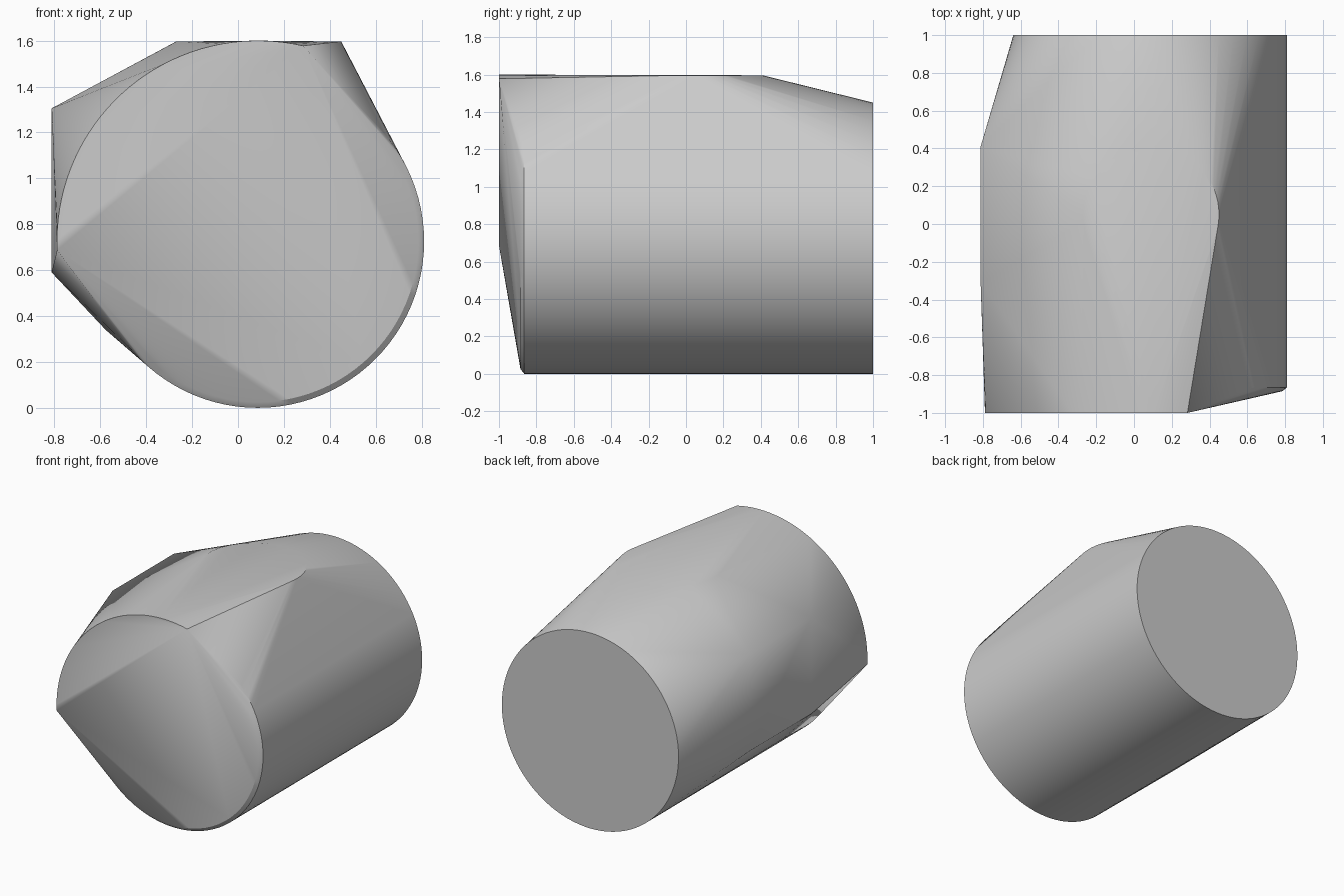
import bpy, bmesh, math
from mathutils import Vector

cube = bpy.data.objects.get("Cube")
if cube:
    bpy.data.objects.remove(cube, do_unlink=True)

CX, CZ = 0.086, 0.725   # axis of the main barrel


def arc_xz(y, radius, start=0, end=360, steps=96):
    """Arc facing along y, around the barrel axis."""
    angles = [math.radians(start + (end - start) * i / steps) for i in range(steps + 1)]
    if end - start == 360:
        angles.pop()
    return [Vector((CX + radius * math.cos(a), y, CZ + radius * math.sin(a))) for a in angles]


def disc_xy(center, radius, steps=64):
    """Flat disc facing up."""
    return [Vector(center) + Vector((radius * math.cos(math.tau * i / steps),
                                     radius * math.sin(math.tau * i / steps), 0))
            for i in range(steps)]


# Barrel with a slightly bevelled front rim
points = arc_xz(1.0, 0.725) + arc_xz(-0.865, 0.725) + arc_xz(-0.885, 0.70)
# Raised front flange, upper left part only
points += arc_xz(-1.0, 0.875, 77, 182.5, 36)
# Round pad on top
points += disc_xy((0.09, 0.05, 1.596), 0.36)
# Square pad on the side, with a small foot below it
points += [Vector((-0.812, y, z)) for y in (-0.31, 0.41) for z in (0.59, 1.305)]
points.append(Vector((-0.576, -0.31, 0.339)))

# Wrap all parts in one tight shell
bm = bmesh.new()
for p in points:
    bm.verts.new(p)
result = bmesh.ops.convex_hull(bm, input=bm.verts)
loose = {v for v in result["geom_interior"] + result["geom_unused"]
         if isinstance(v, bmesh.types.BMVert)}
loose |= {v for v in bm.verts if not v.link_faces}
bmesh.ops.delete(bm, geom=list(loose), context='VERTS')
bmesh.ops.dissolve_limit(bm, angle_limit=math.radians(0.3), verts=bm.verts, edges=bm.edges)
bmesh.ops.recalc_face_normals(bm, faces=bm.faces)

mesh = bpy.data.meshes.new("shell")
bm.to_mesh(mesh)
bm.free()
shell = bpy.data.objects.new("shell", mesh)
bpy.context.collection.objects.link(shell)

# Plain grey
grey = bpy.data.materials.new("light_grey")
grey.use_nodes = True
color = (0.6, 0.6, 0.6, 1)
grey.diffuse_color = color
for node in grey.node_tree.nodes:
    if node.type == 'BSDF_PRINCIPLED':
        node.inputs["Base Color"].default_value = color
mesh.materials.append(grey)

bpy.ops.object.select_all(action='DESELECT')
shell.select_set(True)
bpy.context.view_layer.objects.active = shell
bpy.ops.object.shade_smooth_by_angle(angle=math.radians(30))
